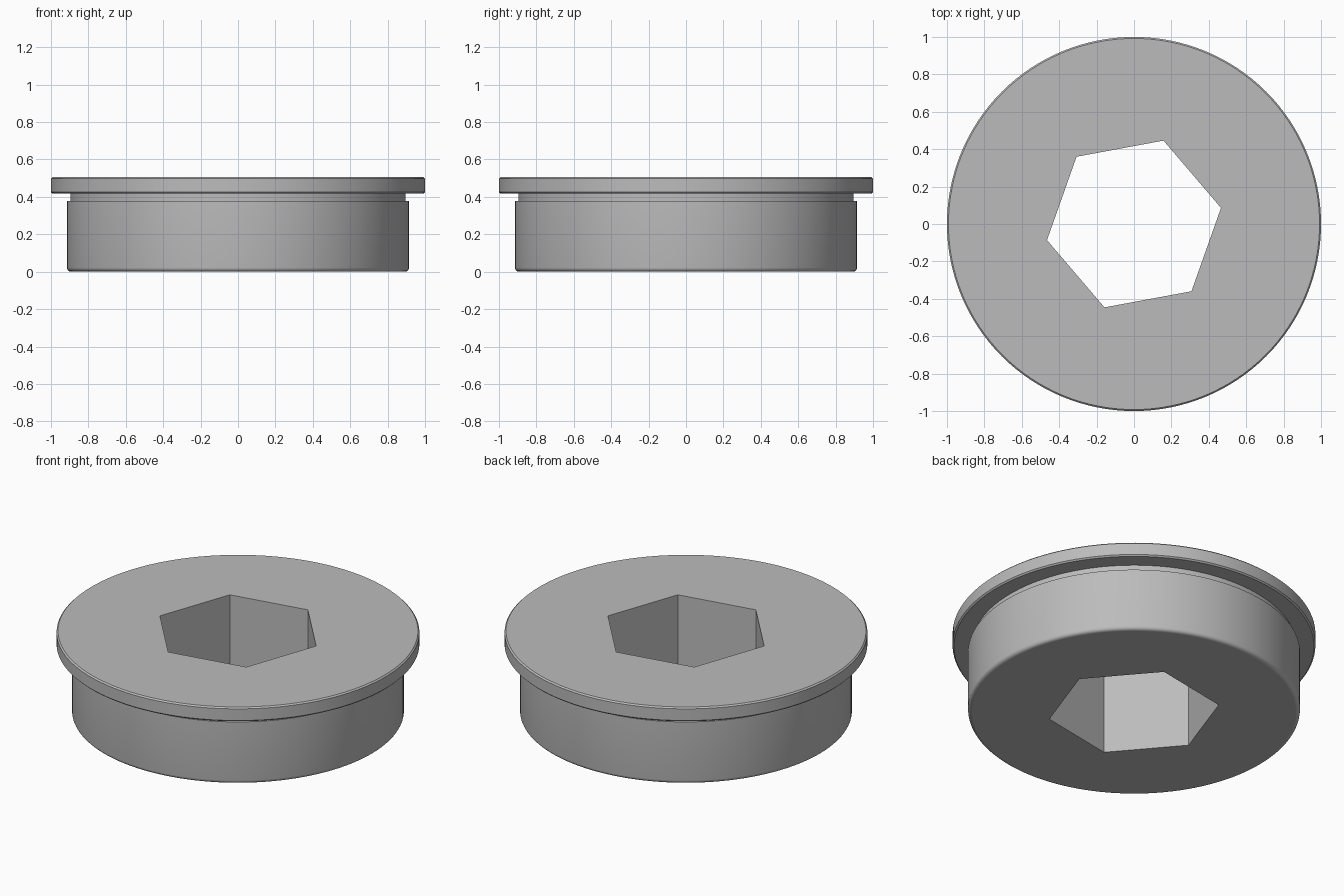
import bpy
import bmesh
from math import cos, sin, pi, radians

cube = bpy.data.objects.get("Cube")
if cube:
    bpy.data.objects.remove(cube)

SIDES = 128
HEIGHT = 0.505
HEX_RADIUS = 0.473
HEX_TURN = radians(10.5)
FILLET = 0.022
BODY_R = 0.915

metal = bpy.data.materials.new("plain grey")
metal.use_nodes = True
grey = (0.5, 0.5, 0.5, 1)
metal.diffuse_color = grey
metal.node_tree.nodes["Principled BSDF"].inputs["Base Color"].default_value = grey

bm = bmesh.new()


def ring(radius, z, sides, turn=0):
    """Closed loop of vertices."""
    return [bm.verts.new((radius * cos(turn + 2 * pi * i / sides),
                          radius * sin(turn + 2 * pi * i / sides), z))
            for i in range(sides)]


def skin(lower, upper):
    """Wall of quads between two matching loops."""
    n = len(lower)
    for i in range(n):
        j = (i + 1) % n
        bm.faces.new((lower[i], lower[j], upper[j], upper[i]))


def cap(outer, inner):
    """Flat face between the round rim and the hexagonal hole."""
    edges = [bm.edges.get((loop[i - 1], loop[i]))
             for loop in (outer, inner) for i in range(len(loop))]
    bmesh.ops.triangle_fill(bm, edges=edges, use_beauty=True)


# Outer profile: rounded bottom edge, body, relief groove, chamfered flange
profile = [(BODY_R - FILLET * (1 - sin(a)), FILLET * (1 - cos(a)))
           for a in (pi / 2 * k / 5 for k in range(6))]
profile += [(BODY_R, 0.378), (0.895, 0.378), (0.895, 0.418),
            (0.992, 0.418), (1.0, 0.426), (1.0, HEIGHT - 0.008), (0.992, HEIGHT)]
rings = [ring(r, z, SIDES) for r, z in profile]
for lower, upper in zip(rings, rings[1:]):
    skin(lower, upper)

# Hexagonal socket running right through
hex_low = ring(HEX_RADIUS, 0, 6, HEX_TURN)
hex_high = ring(HEX_RADIUS, HEIGHT, 6, HEX_TURN)
skin(hex_low, hex_high)

cap(rings[0], hex_low)
cap(rings[-1], hex_high)
bmesh.ops.recalc_face_normals(bm, faces=bm.faces)

# Smooth round walls, flat end faces, crisp corners
bm.normal_update()
for f in bm.faces:
    f.smooth = abs(f.normal.z) < 0.999
for e in bm.edges:
    e.smooth = e.calc_face_angle(0) < radians(30)

mesh = bpy.data.meshes.new("flanged_plug")
bm.to_mesh(mesh)
bm.free()
mesh.materials.append(metal)
plug = bpy.data.objects.new("flanged_plug", mesh)
bpy.context.scene.collection.objects.link(plug)
